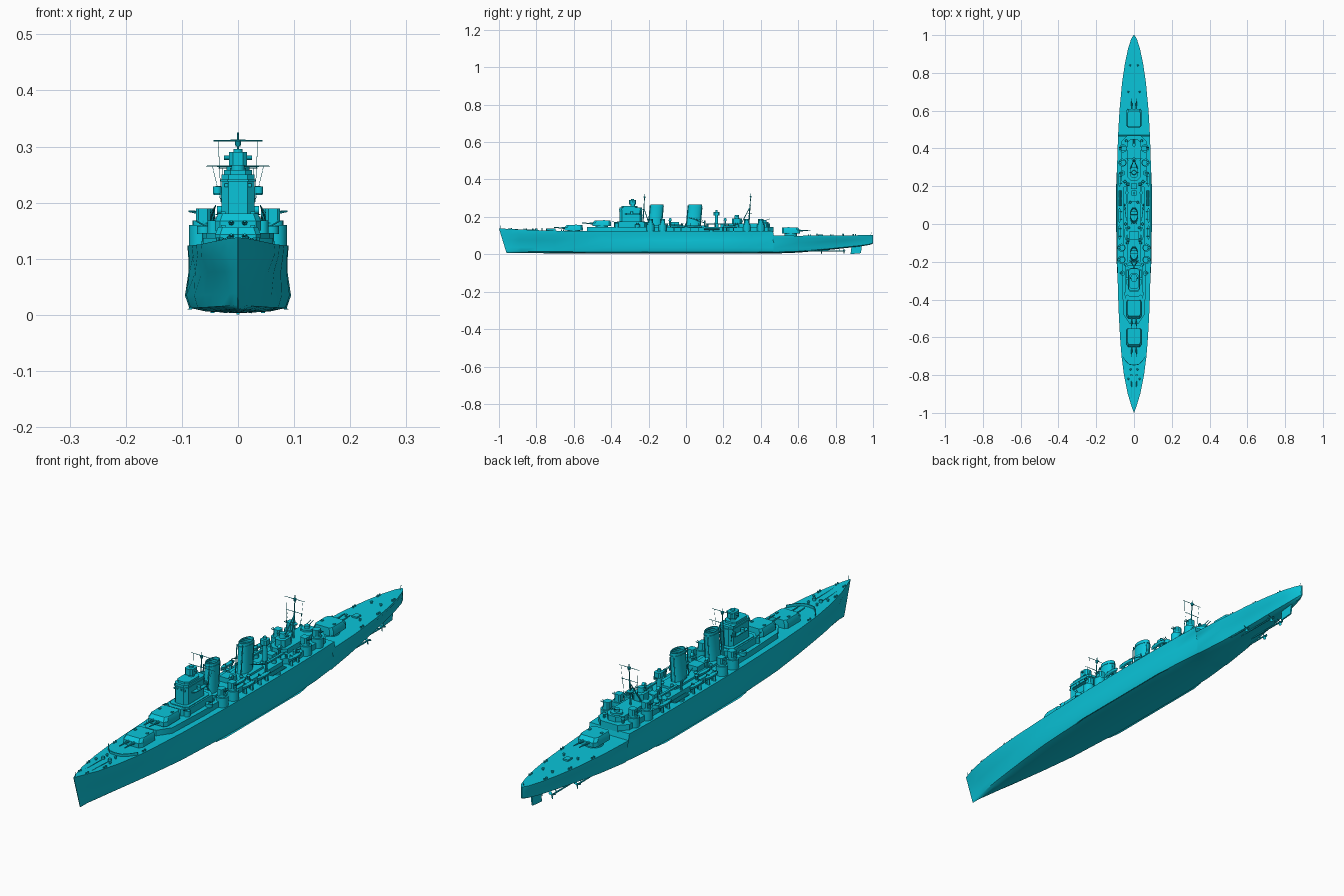
import bpy, bmesh, math
from mathutils import Vector

SIDES = (-1, 1)
paint = bpy.data.materials.new("cyan_paint")
paint.diffuse_color = (.003, .56, .70, 1)


def finish(name, bm):
    bmesh.ops.recalc_face_normals(bm, faces=bm.faces)
    me = bpy.data.meshes.new(name)
    bm.to_mesh(me)
    bm.free()
    me.materials.append(paint)
    ob = bpy.data.objects.new(name, me)
    bpy.context.collection.objects.link(ob)
    return ob


def loft(name, rings):
    """Skin a list of closed rings of equal length and cap the ends."""
    bm = bmesh.new()
    vs = [[bm.verts.new(p) for p in r] for r in rings]
    n = len(vs[0])
    for a, b in zip(vs, vs[1:]):
        for i in range(n):
            j = (i + 1) % n
            bm.faces.new((a[i], a[j], b[j], b[i]))
    bm.faces.new(vs[0])
    bm.faces.new(vs[-1])
    return finish(name, bm)


def prism(name, outline, z0, z1):
    return loft(name, [[(x, y, z) for x, y in outline] for z in (z0, z1)])


def house(name, w, y0, y1, z0, z1, c=0.02, x=0):
    """Deckhouse: plan rectangle with chamfered corners, half width w."""
    k = min(c, w * 0.6)
    prism(name, [(x - w, y0 + c), (x - w + k, y0), (x + w - k, y0), (x + w, y0 + c),
                 (x + w, y1 - c), (x + w - k, y1), (x - w + k, y1), (x - w, y1 - c)], z0, z1)


def box(name, x, y, z, sx, sy, sz):
    """Box centred in x and y, standing on z."""
    prism(name, [(x - sx / 2, y - sy / 2), (x + sx / 2, y - sy / 2),
                 (x + sx / 2, y + sy / 2), (x - sx / 2, y + sy / 2)], z, z + sz)


def oval(x, y, z, rx, ry, n=16):
    return [(x + rx * math.cos(2 * math.pi * i / n), y + ry * math.sin(2 * math.pi * i / n), z)
            for i in range(n)]


def drum(name, x, y, z0, z1, r, r2=None, n=16):
    r2 = r if r2 is None else r2
    return loft(name, [oval(x, y, z0, r, r, n), oval(x, y, z1, r2, r2, n)])


def rod(name, a, b, r=0.0012, r2=None, n=8):
    a, b = Vector(a), Vector(b)
    q = (b - a).to_track_quat('Z', 'Y')
    r2 = r if r2 is None else r2
    ring = lambda c, rr: [c + q @ Vector(p) for p in oval(0, 0, 0, rr, rr, n)]
    return loft(name, [ring(a, r), ring(b, r2)])


# Hull stations: y, half width at deck, half width at bulge, keel z, deck z
stations = [
    (-1, .001, .001, .008, .138), (-.95, .018, .007, .008, .136), (-.9, .033, .015, .007, .133),
    (-.8, .053, .031, .006, .129), (-.7, .066, .046, .005, .126), (-.6, .074, .06, .004, .125),
    (-.45, .082, .078, .003, .124), (-.2, .0895, .092, .003, .124), (0, .0905, .0945, .003, .124),
    (.2, .0905, .0945, .003, .124), (.35, .0885, .088, .003, .124), (.465, .0845, .076, .004, .124),
    (.47, .0843, .076, .004, .1), (.6, .077, .06, .009, .099), (.75, .063, .042, .022, .1),
    (.85, .048, .031, .033, .101), (.93, .031, .02, .042, .102), (.98, .015, .011, .05, .102),
    (1, .003, .003, .057, .102)]
rings = []
for y, wd, wb, zk, zd in stations:
    h = min(zd, .124) - zk
    half = [(wb * .6, zk + .003), (wb * .92, zk + .08 * h), (wb, zk + .26 * h),
            ((wd + wb) / 2 * .955, zk + .6 * h), (wd * .98, zk + .85 * h), (wd, zd)]
    pts = [(0, zk)] + half + [(0, zd)] + [(-x, z) for x, z in reversed(half)]
    rake = .04 * max(0, (-y - .8) / .2)
    rings.append([(x, y + rake * (1 - (z - .008) / .13), z) for x, z in pts])
loft("hull", rings)

# Bilge keels, shafts, propellers, rudder
for s in SIDES:
    loft("bilge_keel", [[(s * .08, y, .017), (s * w, y, .01), (s * .08, y, .014)]
                        for y, w in ((-.25, .082), (-.2, .09), (.25, .09), (.3, .082))])
    for x, y0, y1 in ((.045, .5, .72), (.022, .6, .84)):
        rod("propeller_shaft", (s * x, y0, .02), (s * x, y1, .018), .003)
        rod("shaft_strut", (s * x, y1 - .02, .018), (s * x * .6, y1 - .02, .045), .002)
        rod("propeller_hub", (s * x, y1, .018), (s * x, y1 + .012, .018), .004, .001)
        for k in range(3):
            a = 2 * math.pi * k / 3 + .5
            dx, dz = math.cos(a), math.sin(a)
            c = Vector((s * x, y1 + .004, .018))
            loft("propeller_blade", [[c + Vector((dx * r - dz * w, e - w * .6, dz * r + dx * w))
                                      for w, e in ((-b, 0), (b, 0), (b, .001), (-b, .001))]
                                     for r, b in ((.002, .002), (.009, .005), (.015, .003))])
loft("rudder", [[(x, y, z) for y, z in ((.88, .001), (.935, .006), (.94, .045), (.885, .045))]
                for x in (-.003, .003)])

# Breakwater, anchor gear and deck fittings
for s in SIDES:
    path = [(0, -.748), (s * .025, -.744), (s * .045, -.725), (s * .062, -.7)]
    loft("breakwater", [[(x, y, .125), (x, y - .001, .137), (x, y + .003, .137), (x, y + .003, .125)]
                        for x, y in path])
    rod("anchor_chain", (s * .012, -.92, .133), (s * .014, -.8, .13), .0015)
    drum("capstan", s * .014, -.8, .127, .139, .006)
    for y, x, z in ((-.94, .016, .134), (-.86, .036, .131), (-.66, .062, .125), (.66, .066, .099),
                    (.78, .052, .1), (.9, .032, .101)):
        for d in (-.006, .006):
            drum("bollard", s * x, y + d, z, z + .007, .003, n=8)
    for y, x in ((-.82, .03), (-.77, .018), (.7, .03), (.84, .02)):
        z = .099 if y > 0 else .127
        drum("vent", s * x, y, z, z + .008, .0035, n=8)
        drum("vent_cap", s * x, y, z + .008, z + .011, .0055, .003, n=8)
box("deck_hatch", 0, .72, .1, .022, .026, .006)
rod("jackstaff", (0, -.99, .137), (0, -.99, .155), .0009)
rod("ensign_staff", (0, .985, .1), (0, .992, .118), .0009)


# Main gun turrets
def turret(y, z, d, base):
    drum("barbette", 0, y, base, z, .034, n=24)
    plan = [(-.032, -.05), (.032, -.05), (.041, -.036), (.041, .038), (.032, .048),
            (-.032, .048), (-.041, .038), (-.041, -.036)]
    lev = ((0, 1, 0), (.017, 1, 0), (.031, .86, .006))
    loft("main_turret", [[(x * k, y + d * (v * k + o), z + h) for x, v in plan] for h, k, o in lev])
    for s in SIDES:
        rod("gun_sleeve", (s * .012, y - d * .04, z + .014), (s * .012, y - d * .065, z + .015), .0055, .004)
        rod("gun_barrel", (s * .012, y - d * .06, z + .015), (s * .012, y - d * .105, z + .017), .0032, .0022)
        box("turret_sight", s * .026, y + d * .012, z + .029, .008, .01, .005)


turret(-.6, .126, 1, .12)
turret(-.45, .15, 1, .12)
turret(.56, .112, -1, .095)

# Deckhouses
prism("forward_deckhouse", [(-.022, -.53), (.022, -.53), (.056, -.48), (.064, -.3), (.064, -.2),
                            (-.064, -.2), (-.064, -.3), (-.056, -.48)], .12, .146)
house("midship_deckhouse", .056, -.2, .2, .12, .145, .005)
house("aft_deckhouse", .066, .2, .468, .12, .145, .03)
house("aft_upper_house", .036, .23, .45, .145, .165, .02)
house("funnel_casing", .034, -.23, .12, .145, .153, .015)

# Bridge tower
house("bridge_base", .046, -.385, -.2, .146, .172, .022)
house("bridge_tower", .029, -.355, -.235, .172, .25, .012)
house("bridge_lower_deck", .04, -.368, -.22, .172, .175, .012)
house("bridge_wing_deck", .043, -.325, -.24, .214, .217, .01)
house("bridge_roof", .031, -.358, -.232, .238, .241, .012)
house("compass_platform", .025, -.345, -.26, .25, .258, .012)
drum("director_base", 0, -.285, .256, .268, .012)
house("gun_director", .016, -.306, -.266, .266, .29, .007)
rod("rangefinder", (-.025, -.284, .28), (.025, -.284, .28), .004)
drum("director_top", 0, -.285, .29, .296, .008)
for s in SIDES:
    drum("bridge_wing_tub", s * .037, -.29, .215, .229, .0075)
    drum("signal_lamp", s * .035, -.245, .217, .23, .005, n=10)
    drum("light_gun_tub", s * .043, -.37, .146, .168, .011, n=12)
    rod("light_gun", (s * .043, -.37, .168), (s * .043, -.395, .176), .0014)
    for k in range(3):
        box("bridge_window", s * (.005 + .008 * k), -.3555, .228, .006, .003, .006)


# Funnels, raked aft with hollow tops
def funnel(y, ry):
    rk = lambda z: y + (z - .145) * .08
    lev = ((.145, 1.08), (.155, 1), (.252, 1), (.252, 1.07), (.256, 1.07), (.256, 1),
           (.266, .98), (.266, .86), (.235, .86))
    loft("funnel", [oval(0, rk(z), z, .021 * k, ry * k, 24) for z, k in lev])
    for s in SIDES:
        rod("steam_pipe", (s * .012, y - ry - .002, .15), (s * .012, y - ry + .008, .262), .002)
        rod("funnel_pipe_aft", (s * .008, y + ry, .15), (s * .008, y + ry + .009, .25), .0018)
    for i in (-1, 0, 1):
        rod("funnel_grate", (-.019, rk(.266) + i * ry * .4, .264), (.019, rk(.266) + i * ry * .4, .264), .0008)


funnel(-.165, .035)
funnel(.04, .037)


# Masts with tripod legs, yards and aerials
def mast(y, top, yards, leg):
    rod("mast", (0, y, .145), (0, y + .012, top), .0036, .0014)
    for s in SIDES:
        rod("mast_leg", (s * .022, y + leg, .145), (0, y + .006, .25), .0026, .002)
        for z, w in yards:
            rod("yard", (0, y + .01, z), (s * w, y + .01, z), .0013, .0008)
            rod("halyard", (s * w * .8, y + .01, z), (s * .03, y, .2), .0005, n=4)
    drum("masthead", 0, y + .011, top - .022, top - .012, .0045, .006, n=10)


mast(-.232, .322, ((.265, .057), (.31, .044)), .04)
mast(.335, .325, ((.262, .035), (.311, .044)), -.05)
drum("mast_top", 0, .34, .215, .219, .012)

# Aft control positions
drum("aft_tower", 0, .163, .145, .213, .01, .008)
house("aft_tower_cab", .014, .148, .18, .208, .227, .006)
drum("aft_tower_head", 0, .163, .227, .237, .006)
house("aft_control", .022, .245, .3, .165, .192, .01)
drum("aft_director", 0, .272, .192, .21, .013, .011)
rod("aft_rangefinder", (-.024, .272, .202), (.024, .272, .202), .003)
drum("aft_gun_platform", 0, .42, .165, .172, .022)
drum("aft_light_gun", 0, .42, .172, .183, .01)
for s in SIDES:
    rod("aft_light_barrel", (s * .005, .42, .18), (s * .005, .45, .19), .0014)


# Twin secondary guns on round sponsons
def secondary(s, x, y, z):
    drum("gun_platform", s * x, y, z - .036, z, .021, n=20)
    house("secondary_shield", .013, y - .014, y + .014, z + .004, z + .03, .005, s * (x - .004))
    drum("secondary_mount", s * x, y, z, z + .008, .015)
    for d in (-.005, .005):
        rod("secondary_barrel", (s * x, y + d, z + .02), (s * (x + .022), y + d, z + .025), .0016)


# A small open boat with pointed ends
def boat(x, y, z, ln, w):
    prof = ((-.5, .08), (-.35, .7), (0, 1), (.3, .85), (.5, .25))
    loft("boat", [[(x - w * k, y + t * ln, z + .012), (x - w * k * .6, y + t * ln, z + .003),
                   (x, y + t * ln, z), (x + w * k * .6, y + t * ln, z + .003),
                   (x + w * k, y + t * ln, z + .012)] for t, k in prof])


for s in SIDES:
    for x, y in ((.066, -.125), (.066, -.19), (.061, .325), (.058, .4)):
        secondary(s, x, y, .16)
    # Boats on davits
    for y, ln in ((-.045, .075), (.045, .08), (.235, .075)):
        boat(s * .077, y, .143, ln, .009)
        for d in (-.25, .25):
            rod("davit", (s * .066, y + d * ln, .124), (s * .07, y + d * ln, .165), .0015)
            rod("davit_arm", (s * .07, y + d * ln, .165), (s * .08, y + d * ln, .16), .0015)
            box("boat_chock", s * .077, y + d * ln, .124, .01, .004, .021)
    boat(s * .043, -.05, .147, .07, .008)
    # Torpedo tubes
    drum("torpedo_base", s * .073, .135, .122, .131, .012)
    for k in (-1, 0, 1):
        rod("torpedo_tube", (s * .073 + k * .006, .095, .134), (s * .073 + k * .006, .178, .134), .0032)
    # Catapults and cranes
    box("catapult", s * .038, .165, .158, .009, .115, .006)
    drum("catapult_pivot", s * .038, .165, .145, .158, .009)
    drum("crane_post", s * .05, .1, .145, .18, .005, .0035, n=10)
    rod("crane_jib", (s * .05, .1, .168), (s * .04, .015, .195), .0022, .0012)
    rod("crane_stay", (s * .05, .1, .18), (s * .04, .015, .195), .0006, n=4)
    # Searchlights, ventilators and light guns
    for y in (-.085, .21):
        drum("searchlight_post", s * .03, y, .145, .178, .005, n=10)
        drum("searchlight_deck", s * .03, y, .178, .18, .01)
        rod("searchlight", (s * .026, y, .187), (s * .037, y, .187), .007, n=12)
    for y, x in ((-.215, .045), (-.1, .036), (-.02, .028), (.0, .045), (.115, .02), (.225, .048), (.44, .04)):
        drum("ventilator", s * x, y, .144, .161, .0045, n=10)
        drum("ventilator_cap", s * x, y, .161, .166, .0075, .005, n=10)
    for y in (-.26, .27):
        drum("quad_gun_tub", s * .06, y, .144, .158, .013)
        for d in (-.004, .004):
            rod("quad_gun", (s * .058, y + d, .158), (s * .075, y + d, .168), .0014)
box("boat_deck_house", 0, -.06, .152, .045, .045, .02)
box("midship_skylight", 0, .2, .145, .03, .03, .014)

# Smooth the round parts while keeping the hard edges
bpy.ops.object.select_all(action='SELECT')
bpy.context.view_layer.objects.active = bpy.data.objects["hull"]
bpy.ops.object.shade_smooth_by_angle(angle=math.radians(32))
